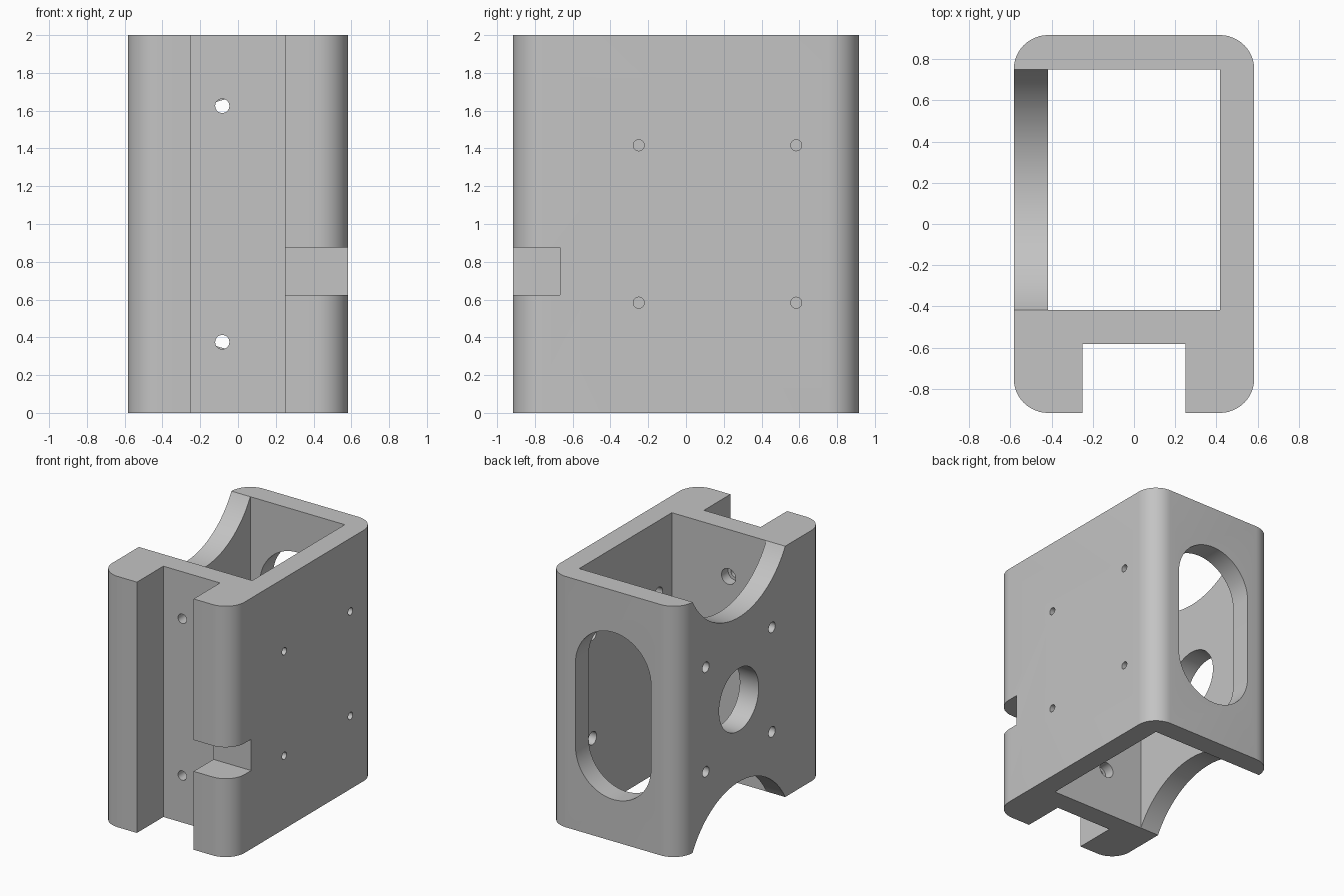
import bpy, math
from mathutils import Matrix

if "Cube" in bpy.data.objects:
    bpy.data.objects.remove(bpy.data.objects["Cube"])

U = 1 / 24  # design unit
grey = bpy.data.materials.new("plain_grey")
grey.diffuse_color = (0.55, 0.55, 0.55, 1)
grey.use_nodes = True
grey.node_tree.nodes["Principled BSDF"].inputs["Base Color"].default_value = grey.diffuse_color


def prism(name, pts, depth, matrix=Matrix()):
    """Closed outline in local XY, extruded along local +Z."""
    n = len(pts)
    verts = [(x, y, 0) for x, y in pts] + [(x, y, depth) for x, y in pts]
    faces = [tuple(range(n))[::-1], tuple(range(n, 2 * n))]
    faces += [(i, (i + 1) % n, n + (i + 1) % n, n + i) for i in range(n)]
    mesh = bpy.data.meshes.new(name)
    mesh.from_pydata([matrix @ Matrix.Translation(v).to_translation() for v in verts], [], faces)
    mesh.materials.append(grey)
    obj = bpy.data.objects.new(name, mesh)
    bpy.context.collection.objects.link(obj)
    return obj


def arc(cx, cy, r, a0, a1, n):
    return [(cx + r * math.cos(math.radians(a0 + (a1 - a0) * i / n)),
             cy + r * math.sin(math.radians(a0 + (a1 - a0) * i / n))) for i in range(n + 1)]


def circle(cx, cy, r, n=32):
    return arc(cx, cy, r, 0, 360, n)[:-1]


def along_x(x):  # local (x, y, z) -> world (y, z, x)
    return Matrix(((0, 0, 1, x), (1, 0, 0, 0), (0, 1, 0, 0), (0, 0, 0, 1)))


def along_y(y):  # local (x, y, z) -> world (z, x, y)
    return Matrix(((0, 1, 0, 0), (0, 0, 1, y), (1, 0, 0, 0), (0, 0, 0, 1)))


def rect(x0, x1, y0, y1):
    return [(x0, y0), (x1, y0), (x1, y1), (x0, y1)]


# Housing outline: rounded corners, channel in the front
W, D, H, R = 14 * U, 22 * U, 2.0, 4 * U
outline = [(6 * U, -14 * U), (-6 * U, -14 * U), (-6 * U, -D)]
outline += arc(-W + R, -D + R, R, 270, 180, 12)
outline += arc(-W + R, D - R, R, 180, 90, 12)
outline += arc(W - R, D - R, R, 90, 0, 12)
outline += arc(W - R, -D + R, R, 0, -90, 12)
outline += [(6 * U, -D)]
body = prism("housing", outline[::-1], H)

cutters = []


def cut(pts, depth, matrix):
    cutters.append(prism("cutter", pts, depth, matrix))


# Main cavity, open at both ends
cut(rect(-10 * U, 10 * U, -10 * U, 18 * U), H + 0.2, Matrix.Translation((0, 0, -0.1)))
# Notch across the front right rail
cut(rect(5 * U, W + 0.1, -D - 0.1, -16 * U), 6 * U, Matrix.Translation((0, 0, 15 * U)))
# Scallops in the left wall, top and bottom
cy, sr = 4 * U, 16 * U
off = math.sqrt(16 ** 2 - 14 ** 2) * U
for cz in (H + off, -off):
    cut(circle(cy, cz, sr, 128), 0.3, along_x(-W - 0.1))
# Round opening in the left wall
cut(circle(cy, 1, 6 * U, 48), 0.3, along_x(-W - 0.1))
# Side screw holes: blind on the left, counterbored on the right
for y in (-6 * U, 14 * U):
    for z in (14 * U, 34 * U):
        cut(circle(y, z, 1 * U), 0.1 + 3 * U, along_x(-W - 0.1))
        cut(circle(y, z, 0.7 * U), 0.4, along_x(9 * U))
        cut(circle(y, z, 1.25 * U), 3 * U, along_x(9 * U))
# Front screw holes, counterbored from the inside
for z in (9 * U, 39 * U):
    cut(circle(z, -2 * U, 0.9 * U), 6 * U, along_y(-15 * U))
    cut(circle(z, -2 * U, 1.5 * U), 3 * U, along_y(-12 * U))
# Tall rounded window in the back wall
cut(arc(1 + 8 * U, 0, 8 * U, -90, 90, 32) + arc(1 - 8 * U, 0, 8 * U, 90, 270, 32),
    0.4, along_y(17 * U))

# Apply the cuts
bpy.context.view_layer.objects.active = body
body.select_set(True)
for c in cutters:
    m = body.modifiers.new("cut", 'BOOLEAN')
    m.operation, m.solver, m.object = 'DIFFERENCE', 'EXACT', c
    bpy.ops.object.modifier_apply(modifier=m.name)
    bpy.data.objects.remove(c)
bpy.ops.object.shade_smooth_by_angle(angle=math.radians(30))
